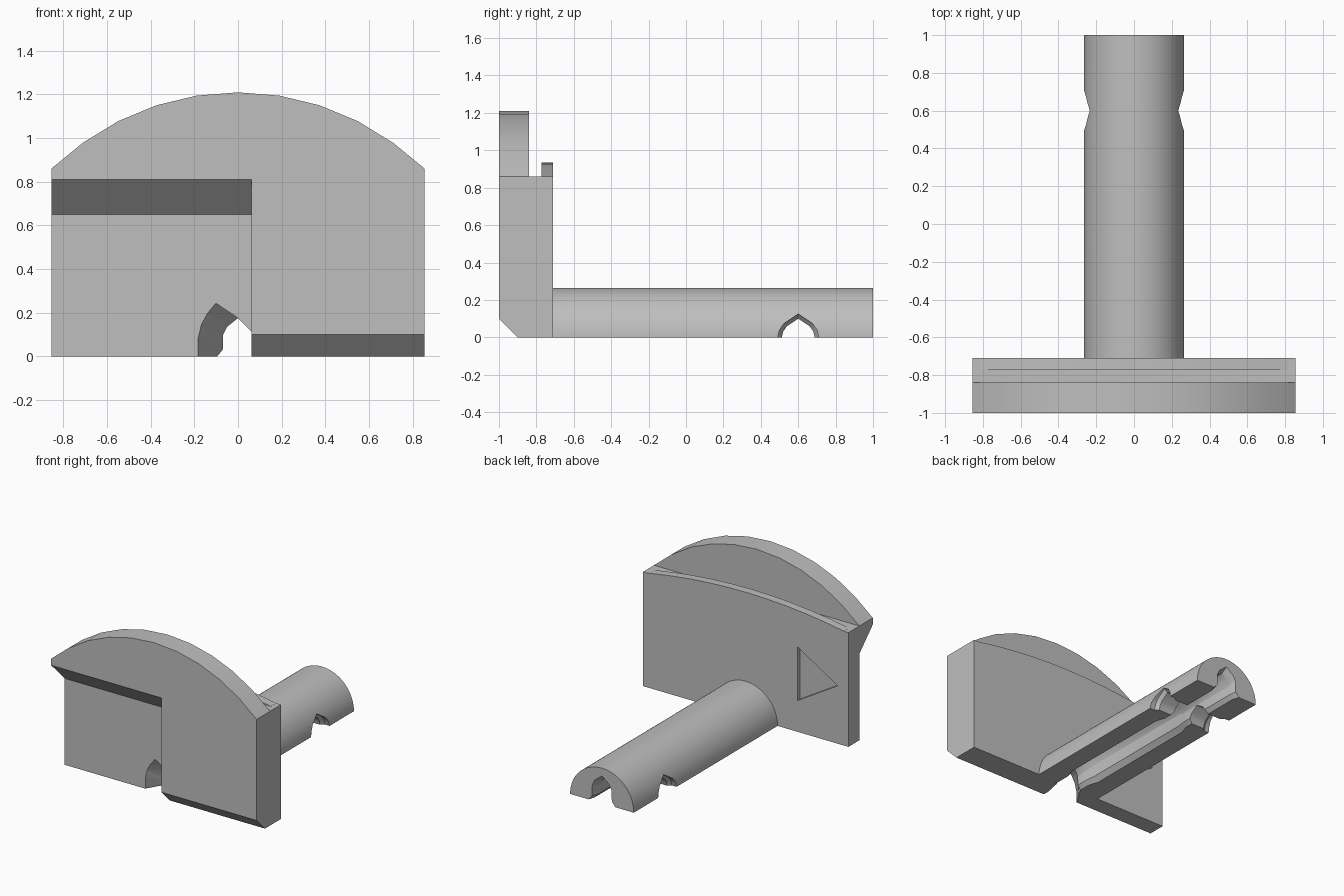
import bpy, bmesh
from math import sin, cos, pi, radians, sqrt
from mathutils import Vector

if "Cube" in bpy.data.objects:
    bpy.data.objects.remove(bpy.data.objects["Cube"], do_unlink=True)

grey = bpy.data.materials.new("plain_grey")
grey.use_nodes = True
GREY = (0.52, 0.52, 0.52, 1)
grey.diffuse_color = GREY
for node in grey.node_tree.nodes:
    if node.type == 'BSDF_PRINCIPLED':
        node.inputs["Base Color"].default_value = GREY


def loft(name, rings):
    """Solid skinned through matching rings of points, capped at both ends."""
    bm = bmesh.new()
    loops = [[bm.verts.new(p) for p in ring] for ring in rings]
    n = len(loops[0])
    for a, b in zip(loops, loops[1:]):
        for i in range(n):
            j = (i + 1) % n
            bm.faces.new((a[i], a[j], b[j], b[i]))
    bm.faces.new(loops[0])
    bm.faces.new(loops[-1])
    bmesh.ops.recalc_face_normals(bm, faces=bm.faces[:])
    mesh = bpy.data.meshes.new(name)
    bm.to_mesh(mesh)
    bm.free()
    mesh.materials.append(grey)
    obj = bpy.data.objects.new(name, mesh)
    bpy.context.collection.objects.link(obj)
    return obj


def along_y(profile, y, scale=1):
    return [Vector((x * scale, y, z * scale)) for x, z in profile]


def along_x(profile, x, scale=1, centre=0):
    return [Vector((x, centre + y * scale, z * scale)) for y, z in profile]


def combine(target, tool, operation):
    tool.hide_render = True
    mod = target.modifiers.new("combine", 'BOOLEAN')
    mod.operation = operation
    mod.solver = 'EXACT'
    mod.object = tool
    bpy.context.view_layer.objects.active = target
    bpy.ops.object.modifier_apply(modifier=mod.name)
    bpy.data.objects.remove(tool, do_unlink=True)


def arc(radius, half_angle, steps, centre_z=0):
    angles = [half_angle * (1 - 2 * i / steps) for i in range(steps + 1)]
    return [(radius * sin(a), centre_z + radius * cos(a)) for a in angles]


W, FRONT, MID, BACK, LEDGE = 0.855, -1.0, -0.84, -0.71, 0.86

# Front plate with its arched top
outline = [(-W, 0), (W, 0)] + arc(W * sqrt(2), radians(45), 10)
outline[2], outline[-1] = (W, LEDGE), (-W, LEDGE)
body = loft("plate_and_shaft", [along_y(outline, FRONT), along_y(outline, MID)])

# Rear half of the plate, lower than the arch
slab = [(-W, 0), (W, 0), (W, LEDGE), (-W, LEDGE)]
combine(body, loft("rear_slab", [along_y(slab, MID), along_y(slab, BACK)]), 'UNION')

# Shallow curved rib along the rear ledge
half, rise = 0.82, 0.075
r = (half ** 2 + rise ** 2) / (2 * rise)
rib = [(x, z) for x, z in arc(r, half / r, 10, LEDGE + rise - r)]
rib = [(half, LEDGE - 0.05)] + rib + [(-half, LEDGE - 0.05)]
combine(body, loft("ledge_rib", [along_y(rib, -0.773), along_y(rib, BACK)]), 'UNION')

# Half-round shaft
shaft = arc(0.265, pi / 2, 40)
shaft[0], shaft[-1] = (0.265, 0), (-0.265, 0)
combine(body, loft("shaft", [along_y(shaft, BACK - 0.05), along_y(shaft, 1)]), 'UNION')

# Front recess with a sloped overhang, and the chamfer beside it
recess = [(-1.1, -0.1), (MID, -0.1), (MID, 0.65), (FRONT, 0.81), (-1.1, 0.91)]
combine(body, loft("recess_cutter", [along_x(recess, -1), along_x(recess, 0.062)]), 'DIFFERENCE')
chamfer = [(-1.1, -0.1), (-0.8, -0.1), (FRONT, 0.1), (-1.1, 0.2)]
combine(body, loft("chamfer_cutter", [along_x(chamfer, 0.062), along_x(chamfer, 1)]), 'DIFFERENCE')

# Pointed channel under the shaft, widened in the middle and at the end
side = [(0.1, -0.03), (0.095, 0), (0.07, 0.03), (0.068, 0.1), (0.05, 0.135)]
channel = side + [(0, 0.175)] + [(-x, z) for x, z in reversed(side)]
stations = [(-0.75, 1), (-0.6, 1), (-0.53, 1.25), (0.38, 1.25), (0.45, 1), (0.95, 1), (1.02, 1.25)]
rings = [along_y(channel, y, s) for y, s in stations]
combine(body, loft("channel_cutter", rings), 'DIFFERENCE')

# Channel mouth, flaring sideways through the recess
mouth = [(0.064, -0.03), (0.064, 0), (0.064, 0.05), (0.064, 0.11), (0, 0.175), (-0.105, 0.245),
         (-0.145, 0.195), (-0.172, 0.145), (-0.185, 0.09), (-0.187, 0), (-0.187, -0.03)]
combine(body, loft("mouth_cutter", [along_y(mouth, MID - 0.005), along_y(channel, -0.69)]), 'DIFFERENCE')

# Cross notch near the end of the shaft, stepped in on both sides
side = [(0.11, -0.03), (0.11, 0), (0.1, 0.04), (0.075, 0.075)]
notch = side + [(0, 0.125)] + [(-y, z) for y, z in reversed(side)]
stations = [(-0.3, 1), (-0.225, 1), (-0.2, 0.8), (0.2, 0.8), (0.225, 1), (0.3, 1)]
rings = [along_x(notch, x, s, 0.6) for x, s in stations]
combine(body, loft("notch_cutter", rings), 'DIFFERENCE')

# Triangular pocket in the rear face
pocket = [(-0.43, 0.235), (-0.43, 0.64), (-0.765, 0.435)]
combine(body, loft("pocket_cutter", [along_y(pocket, BACK - 0.03), along_y(pocket, BACK + 0.05)]), 'DIFFERENCE')

bpy.ops.object.select_all(action='DESELECT')
body.select_set(True)
bpy.context.view_layer.objects.active = body
bpy.ops.object.shade_smooth_by_angle(angle=radians(25))
